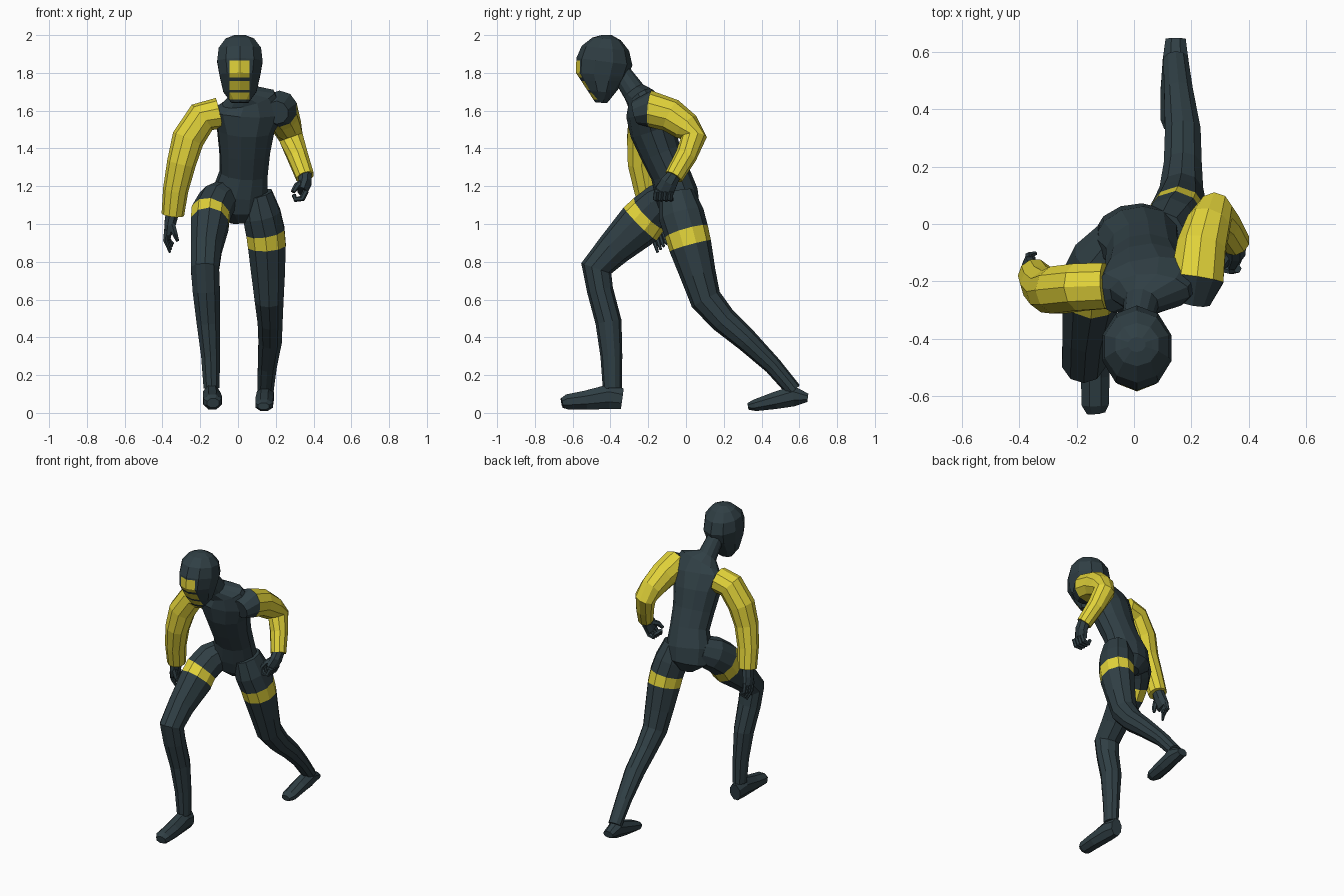
import bpy, bmesh, math
from mathutils import Vector


def material(name, rgb):
    m = bpy.data.materials.new(name)
    m.diffuse_color = (*rgb, 1)
    return m


SLATE = material("dark slate", (0.029, 0.049, 0.058))
YELLOW = material("yellow", (0.76, 0.65, 0.042))


def loft(name, rings, n=10, ref=(1, 0, 0), yellow=(), finish=None):
    """Faceted tube through rings (x, y, z, radius along ref, radius across)."""
    bm = bmesh.new()
    pts = [Vector(r[:3]) for r in rings]
    loops = []
    for i, r in enumerate(rings):
        t = (pts[min(i + 1, len(pts) - 1)] - pts[max(i - 1, 0)]).normalized()
        u = Vector(ref)
        u = (u - t * u.dot(t)).normalized()
        v = t.cross(u)
        k = 1 / math.cos(math.pi / n)
        ring = []
        for j in range(n):
            a = 2 * math.pi * (j + 0.5) / n
            ring.append(bm.verts.new(pts[i] + u * r[3] * k * math.cos(a) + v * r[-1] * k * math.sin(a)))
        loops.append(ring)
    for s in range(len(loops) - 1):
        for j in range(n):
            f = bm.faces.new((loops[s][j], loops[s][(j + 1) % n],
                              loops[s + 1][(j + 1) % n], loops[s + 1][j]))
            f.material_index = int(s in yellow)
    for s, ring in ((0, loops[0]), (len(loops) - 2, loops[-1])):
        bm.faces.new(ring).material_index = int(s in yellow)
    bmesh.ops.recalc_face_normals(bm, faces=bm.faces)
    if finish:
        finish(bm)
    me = bpy.data.meshes.new(name)
    bm.to_mesh(me)
    bm.free()
    me.materials.append(SLATE)
    me.materials.append(YELLOW)
    ob = bpy.data.objects.new(name, me)
    bpy.context.collection.objects.link(ob)
    return ob


# Torso and neck, leaning forward with the left shoulder turned back
loft("torso", [
    (0.01, -0.02, 1.01, .05, .05), (0.005, -0.03, 1.07, .14, .10),
    (0.01, -0.05, 1.16, .145, .11), (0.03, -0.085, 1.27, .125, .10),
    (0.035, -0.135, 1.38, .132, .105), (0.04, -0.18, 1.50, .15, .115),
    (0.05, -0.215, 1.60, .195, .10), (0.055, -0.24, 1.665, .14, .075),
    (0.025, -0.275, 1.70, .06, .06), (0.01, -0.35, 1.81, .05, .05)],
    n=12, ref=(1, 0.13, 0.08))


# Head with a yellow face strip cut into the front
def face_strip(bm):
    cuts = [(x, 0, 0, 1, 0) for x in (-0.045, 0.062)]
    cuts += [(0, z, 0, 0, 1) for z in (1.865, 1.775, 1.757, 1.71, 1.695, 1.66)]
    for x, z, _, nx, nz in cuts:
        bmesh.ops.bisect_plane(bm, geom=bm.verts[:] + bm.edges[:] + bm.faces[:],
                               plane_co=(x, 0, z), plane_no=(nx, 0, nz))
    for f in bm.faces:
        c = f.calc_center_median()
        band = any(a < c.z < b for a, b in ((1.66, 1.695), (1.71, 1.757), (1.775, 1.865)))
        if band and -0.045 < c.x < 0.062 and f.normal.y < -0.2:
            f.material_index = 1


loft("head", [
    (0.01, -0.45, 1.642, .045, .03), (0.01, -0.445, 1.70, .088, .07),
    (0.01, -0.445, 1.79, .108, .132), (0.01, -0.432, 1.86, .12, .142),
    (0.01, -0.427, 1.93, .112, .12), (0.01, -0.42, 1.98, .075, .072),
    (0.01, -0.42, 2.0, .03, .025)], finish=face_strip)

# Yellow sleeves; the left one has a dark shoulder front
loft("left_sleeve", [
    (0.205, -0.27, 1.59, .06), (0.22, -0.19, 1.61, .092),
    (0.235, -0.08, 1.575, .085), (0.26, 0.0, 1.515, .075),
    (0.28, 0.042, 1.46, .065), (0.315, 0.0, 1.36, .055),
    (0.355, -0.065, 1.25, .048)], yellow=range(1, 6))
loft("right_sleeve", [
    (-0.10, -0.215, 1.585, .08), (-0.19, -0.22, 1.565, .082),
    (-0.265, -0.23, 1.45, .082), (-0.30, -0.235, 1.32, .073),
    (-0.33, -0.21, 1.18, .064), (-0.345, -0.18, 1.05, .057)],
    ref=(0, 1, 0), yellow=range(5))

# Legs with a yellow band round each thigh
loft("left_leg", [
    (0.10, -0.05, 1.16, .08, .09), (0.125, -0.025, 1.05, .10, .115),
    (0.145, 0.002, 0.96, .102, .112), (0.153, 0.022, 0.885, .10, .108),
    (0.16, 0.065, 0.73, .088, .09), (0.165, 0.105, 0.60, .076, .08),
    (0.17, 0.20, 0.49, .066, .068), (0.17, 0.32, 0.385, .062, .058),
    (0.155, 0.46, 0.25, .05, .045), (0.145, 0.57, 0.12, .043, .04)], yellow=(2,))
loft("right_leg", [
    (-0.06, -0.06, 1.15, .08, .09), (-0.115, -0.13, 1.11, .10, .105),
    (-0.145, -0.195, 1.055, .102, .11), (-0.15, -0.242, 1.0, .10, .118),
    (-0.168, -0.38, 0.87, .082, .09), (-0.175, -0.475, 0.765, .075, .08),
    (-0.168, -0.455, 0.65, .072, .066), (-0.157, -0.41, 0.48, .062, .066),
    (-0.145, -0.395, 0.30, .05, .055), (-0.14, -0.39, 0.13, .042, .048)], yellow=(2,))

# Feet
loft("left_foot", [
    (0.135, 0.33, 0.035, .03, .018), (0.138, 0.365, 0.04, .046, .031),
    (0.14, 0.47, 0.065, .047, .045), (0.145, 0.57, 0.09, .045, .055),
    (0.145, 0.645, 0.08, .035, .022)], n=8)
loft("right_foot", [
    (-0.14, -0.337, 0.075, .038, .055), (-0.14, -0.41, 0.085, .046, .065),
    (-0.135, -0.53, 0.068, .05, .05), (-0.135, -0.63, 0.058, .047, .04),
    (-0.132, -0.657, 0.052, .032, .025)], n=8)

# Hands: palm, thumb and four fingers each
loft("right_palm", [(-0.345, -0.18, 1.07, .035, .035), (-0.36, -0.17, 1.0, .03, .045),
                    (-0.37, -0.155, 0.95, .02, .045)], n=8)
loft("right_thumb", [(-0.35, -0.20, 1.0, .017), (-0.335, -0.2, 0.95, .014),
                     (-0.32, -0.185, 0.91, .008)], n=6)
loft("left_palm", [(0.355, -0.06, 1.265, .035, .035), (0.355, -0.09, 1.22, .034, .045),
                   (0.34, -0.115, 1.17, .025, .05)], n=8)
loft("left_thumb", [(0.34, -0.10, 1.22, .018), (0.31, -0.14, 1.20, .015),
                    (0.29, -0.16, 1.17, .010)], n=6)
for i in range(4):
    loft(f"right_finger_{i + 1}", [
        (-0.378 + .004 * i, -0.185 + .02 * i, 0.97, .013),
        (-0.385 + .006 * i, -0.17 + .02 * i, 0.915, .011),
        (-0.36 + .006 * i, -0.15 + .016 * i, 0.85 + .015 * i, .006)], n=6)
    loft(f"left_finger_{i + 1}", [
        (0.36, -0.155 + .025 * i, 1.175, .014),
        (0.34, -0.16 + .025 * i, 1.135, .014),
        (0.305, -0.155 + .025 * i, 1.13, .013),
        (0.295, -0.145 + .022 * i, 1.155, .010)], n=6, ref=(0, 1, 0))
